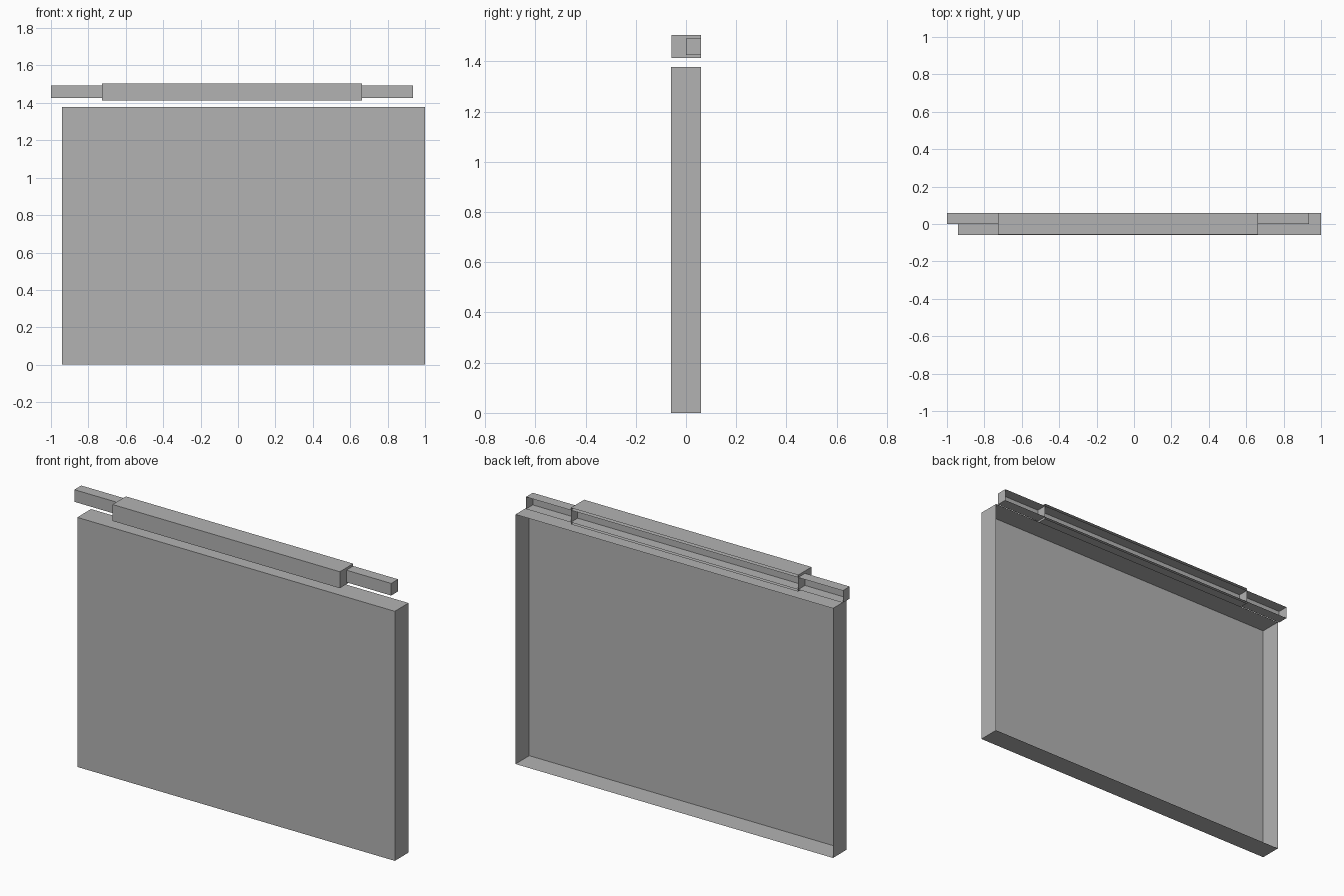
import bpy
import bmesh
from mathutils import Matrix, Vector

cube = bpy.data.objects.get("Cube")
if cube:
    bpy.data.objects.remove(cube, do_unlink=True)

# Single plain grey finish
grey = bpy.data.materials.new("plain grey")
grey.use_nodes = True
colour = (0.45, 0.45, 0.45, 1)
grey.diffuse_color = colour
grey.node_tree.nodes["Principled BSDF"].inputs["Base Color"].default_value = colour


def open_back_box(name, low, high):
    """Thin shell box whose back (+y) side is left open."""
    low, high = Vector(low), Vector(high)
    place = Matrix.Translation((low + high) / 2) @ Matrix.Diagonal((*(high - low), 1))
    bm = bmesh.new()
    bmesh.ops.create_cube(bm, size=1, matrix=place)
    bm.normal_update()
    back = [f for f in bm.faces if f.normal.y > 0.5]
    bmesh.ops.delete(bm, geom=back, context='FACES_ONLY')
    mesh = bpy.data.meshes.new(name)
    bm.to_mesh(mesh)
    bm.free()
    mesh.materials.append(grey)
    obj = bpy.data.objects.new(name, mesh)
    bpy.context.collection.objects.link(obj)
    return obj


# Large panel, with the long rail and its wider sleeve floating above it
open_back_box("panel", (-0.94, -0.06, 0), (1, 0.06, 1.378))
open_back_box("long_rail", (-1, 0, 1.425), (0.936, 0.06, 1.492))
open_back_box("rail_sleeve", (-0.727, -0.057, 1.414), (0.662, 0.06, 1.505))
